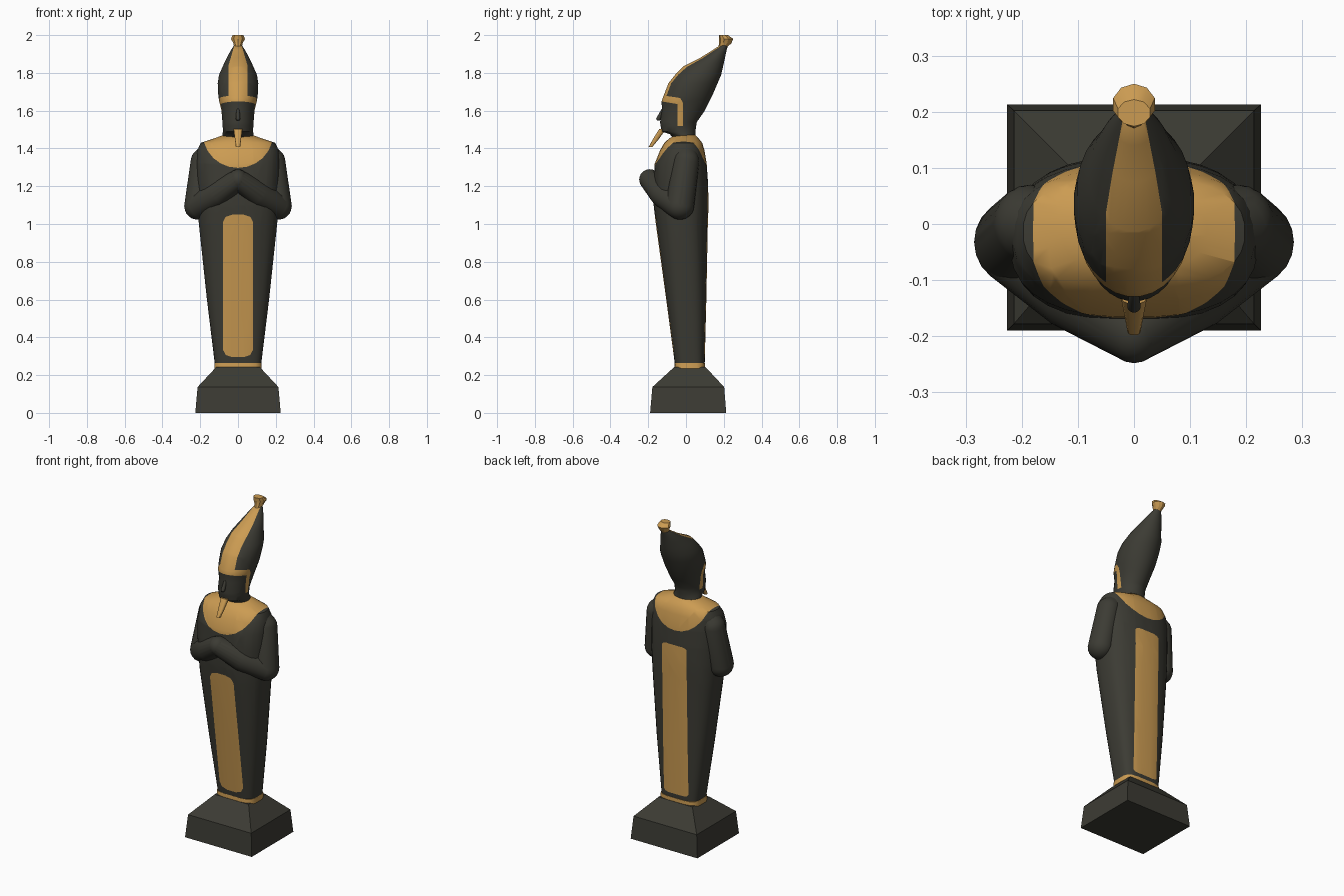
import bpy, bmesh, math
from mathutils import Vector, Matrix

if "Cube" in bpy.data.objects:
    bpy.data.objects.remove(bpy.data.objects["Cube"])


def material(name, rgb):
    m = bpy.data.materials.new(name)
    m.diffuse_color = (*rgb, 1)
    m.use_nodes = True
    m.node_tree.nodes["Principled BSDF"].inputs["Base Color"].default_value = m.diffuse_color
    return m


DARK = material("dark stone", (0.045, 0.044, 0.034))
GOLD = material("gold", (0.60, 0.33, 0.085))


def finish(name, bm, mats, angle=40):
    bmesh.ops.recalc_face_normals(bm, faces=bm.faces)
    me = bpy.data.meshes.new(name)
    bm.to_mesh(me)
    bm.free()
    ob = bpy.data.objects.new(name, me)
    bpy.context.collection.objects.link(ob)
    for m in mats:
        me.materials.append(m)
    bpy.ops.object.select_all(action='DESELECT')
    ob.select_set(True)
    bpy.context.view_layer.objects.active = ob
    if angle:
        bpy.ops.object.shade_smooth_by_angle(angle=math.radians(angle))
    return ob


def loft(rows, n):
    """Stack of superellipse sections: (z, half width, y front, y back, power)."""
    bm = bmesh.new()
    rings = []
    for z, hx, y0, y1, p in rows:
        ring = []
        for i in range(n):
            a = 2 * math.pi * (i + 0.5) / n
            c, s = math.cos(a), math.sin(a)
            x = math.copysign(abs(c) ** (2 / p), c) * hx
            y = math.copysign(abs(s) ** (2 / p), s) * (y1 - y0) / 2 + (y0 + y1) / 2
            ring.append(bm.verts.new((x, y, z)))
        rings.append(ring)
    for a, b in zip(rings, rings[1:]):
        for i in range(n):
            j = (i + 1) % n
            bm.faces.new((a[i], a[j], b[j], b[i]))
    bm.faces.new(rings[0][::-1])
    bm.faces.new(rings[-1])
    bmesh.ops.recalc_face_normals(bm, faces=bm.faces)
    return bm


def paint(bm, outline, axis, keep=lambda f: True):
    """Cut a convex outline into the mesh along an axis, give the inside gold."""
    def to3(p):
        return Vector((p[0], 0, p[1])) if axis == 'y' else Vector((0, p[0], p[1]))
    pts = [to3(p) for p in outline]
    mid = sum(pts, Vector()) / len(pts)
    along = Vector((0, 1, 0)) if axis == 'y' else Vector((1, 0, 0))
    planes = []

    def inside():
        bm.normal_update()
        return [f for f in bm.faces if keep(f) and
                all((f.calc_center_median() - co).dot(no) > 0 for co, no in planes)]
    for a, b in zip(pts, pts[1:] + pts[:1]):
        no = (b - a).cross(along).normalized()
        if (mid - a).dot(no) < 0:
            no = -no
        faces = inside()
        geom = set(faces)
        for f in faces:
            geom.update(f.verts)
            geom.update(f.edges)
        bmesh.ops.bisect_plane(bm, geom=list(geom), dist=1e-5, plane_co=a, plane_no=no)
        planes.append((a, no))
    for f in inside():
        f.material_index = 1


def hull(bm, balls):
    """Convex skin over ellipsoids given as (centre, radii)."""
    verts = []
    for c, r in balls:
        m = Matrix.Translation(c) @ Matrix.Diagonal((*r, 1))
        verts += bmesh.ops.create_icosphere(bm, subdivisions=2, radius=1, matrix=m)['verts']
    vs = set(verts)
    old = [f for f in bm.faces if all(v in vs for v in f.verts)]
    bmesh.ops.delete(bm, geom=old, context='FACES_ONLY')
    edges = [e for e in bm.edges if e.verts[0] in vs]
    bmesh.ops.delete(bm, geom=edges, context='EDGES')
    tmp = bmesh.new()
    for c, r in balls:
        m = Matrix.Translation(c) @ Matrix.Diagonal((*r, 1))
        bmesh.ops.create_icosphere(tmp, subdivisions=3, radius=1, matrix=m)
    points = [v.co.copy() for v in tmp.verts]
    tmp.free()
    new = [bm.verts.new(p) for p in points]
    bmesh.ops.convex_hull(bm, input=new)
    bmesh.ops.delete(bm, geom=[v for v in bm.verts if not v.link_faces], context='VERTS')


# Pedestal and gold ankle band
finish("pedestal", loft([(0, .226, -.19, .213, 1e6), (.137, .214, -.178, .202, 1e6),
                         (.243, .115, -.062, .103, 1e6)], 4), [DARK], 0)
finish("ankle_band", loft([(.234, .127, -.063, .103, 4), (.265, .125, -.061, .102, 4)], 16), [GOLD])

# Wrapped body with collar, front panel and back panel
body = loft([(.25, .122, -.058, .099, 3.6), (.6, .165, -.105, .108, 3), (1.0, .208, -.16, .116, 2.6),
             (1.1, .215, -.172, .12, 2.5), (1.22, .22, -.173, .117, 2.5), (1.32, .222, -.166, .11, 2.5),
             (1.39, .216, -.138, .098, 2.5), (1.43, .198, -.115, .086, 2.4),
             (1.452, .13, -.09, .068, 2.2), (1.47, .08, -.06, .05, 2)], 32)
collar = [(.185 * math.cos(t * math.pi / 12), 1.475 - .178 * math.sin(t * math.pi / 12)) for t in range(13)]
paint(body, [(.185, 1.5)] + collar + [(-.185, 1.5)], 'y')


def panel(w, low, high, cx, cz):
    half = [(w - cx, low), (w - cx * .3, low + cz * .3), (w, low + cz),
            (w, high - cz), (w - cx * .3, high - cz * .3), (w - cx, high)]
    return half + [(-x, z) for x, z in reversed(half)]


paint(body, panel(.08, .295, 1.05, .05, .04), 'y', lambda f: f.normal.y < -.1)
paint(body, panel(.083, .29, 1.21, .03, .015), 'y', lambda f: f.normal.y > .1)
finish("wrapped_body", body, [DARK, GOLD])

# Folded arms, one side built and mirrored
arm = bmesh.new()
elbow = ((.215, -.032, 1.095), (.07, .075, .072))
hull(arm, [((.15, -.005, 1.37), (.065, .065, .06)), ((.185, 0, 1.33), (.066, .07, .07)), elbow])
hull(arm, [elbow, ((.11, -.12, 1.155), (.065, .07, .068)), ((0, -.192, 1.235), (.05, .056, .055))])
ob = finish("folded_arms", arm, [DARK])
mod = ob.modifiers.new("mirror", 'MIRROR')
mod.use_clip = False
mod.use_mirror_merge = False

# Head and tall crown, leaning back
head = loft([(.1 + 1.34, .083, -.06, .05, 2), (1.475, .083, -.085, .05, 2), (1.49, .08, -.13, .05, 2),
             (1.54, .083, -.138, .058, 2), (1.60, .088, -.128, .10, 2), (1.65, .1, -.13, .125, 2),
             (1.68, .105, -.119, .14, 2), (1.745, .108, -.094, .168, 2), (1.79, .101, -.058, .187, 2),
             (1.835, .081, -.014, .197, 2), (1.88, .06, .075, .207, 2), (1.92, .038, .14, .215, 2),
             (1.945, .022, .178, .222, 2)], 28)
paint(head, [(-.05, 1.67), (.05, 1.67), (.05, 1.84), (.018, 1.95), (-.018, 1.95), (-.05, 1.84)],
      'y', lambda f: f.normal.y < 0)
paint(head, [(-.15, 1.652), (-.15, 1.685), (-.03, 1.667), (-.045, 1.635)], 'x')
paint(head, [(-.045, 1.52), (-.016, 1.52), (-.016, 1.64), (-.03, 1.667), (-.045, 1.635)], 'x')
finish("head_and_crown", head, [DARK, GOLD])

# Nose
nose = bmesh.new()
hull(nose, [((0, -.122, 1.605), (.008, .008, .008)), ((0, -.146, 1.557), (.012, .012, .01))])
finish("nose", nose, [DARK])

# Beard hanging forward from the chin
finish("beard", loft([(1.408, .012, -.198, -.178, 3), (1.45, .017, -.175, -.143, 3),
                      (1.503, .024, -.142, -.105, 3)], 12), [GOLD])

# Knob on the crown tip
finish("crown_knob", loft([(1.938, .021, .17, .22, 2), (1.957, .026, .176, .24, 2),
                           (1.98, .039, .176, .25, 2), (2.0, .03, .174, .222, 2)], 10), [GOLD], 30)
